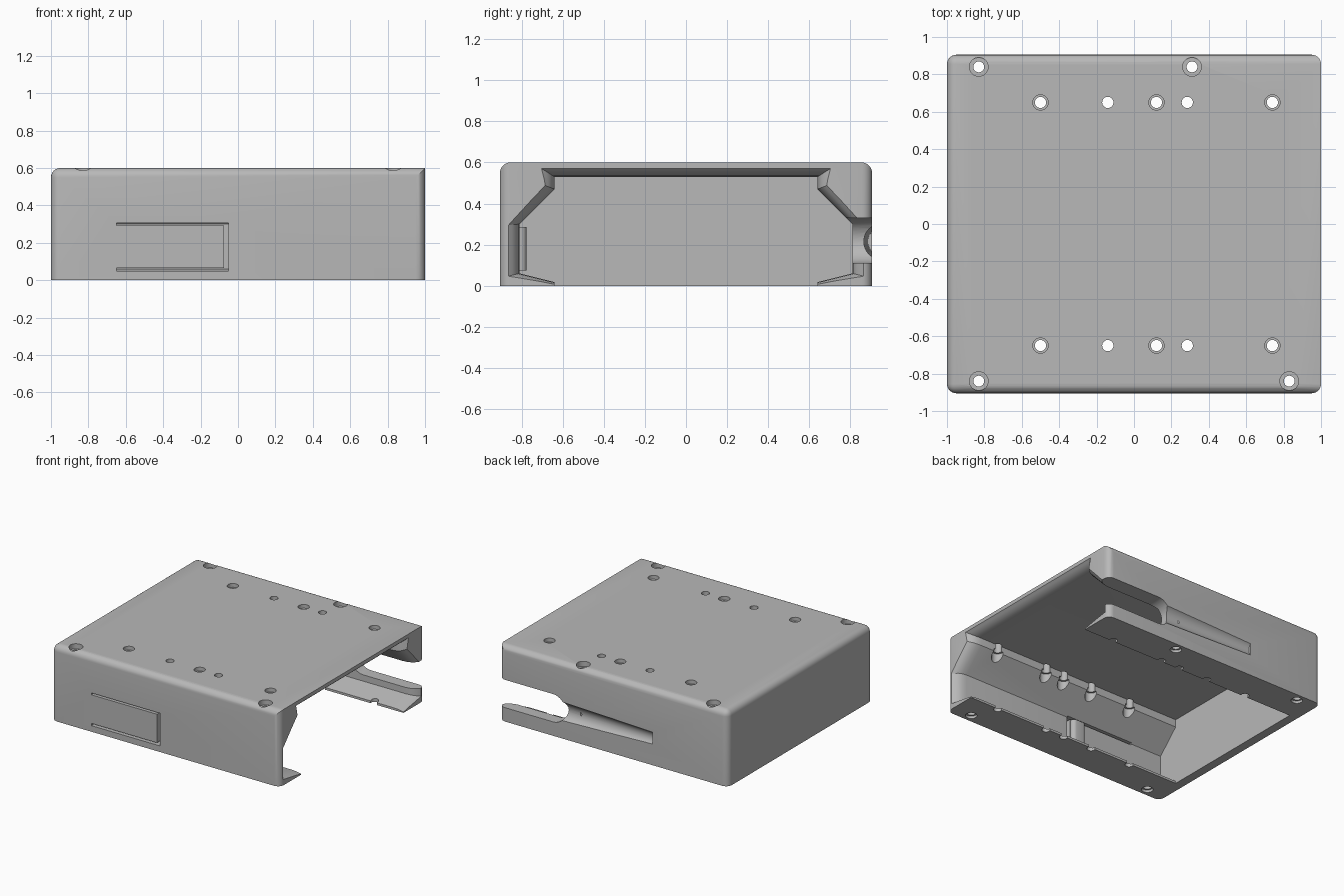
import bpy, bmesh, math
from mathutils import Matrix

if "Cube" in bpy.data.objects:
    bpy.data.objects.remove(bpy.data.objects["Cube"], do_unlink=True)

grey = bpy.data.materials.new("plain_grey")
grey.use_nodes = True
colour = (0.48, 0.48, 0.48, 1)
grey.diffuse_color = colour
grey.node_tree.nodes["Principled BSDF"].inputs["Base Color"].default_value = colour


def finish(name, bm):
    bmesh.ops.recalc_face_normals(bm, faces=bm.faces)
    mesh = bpy.data.meshes.new(name)
    bm.to_mesh(mesh)
    bm.free()
    mesh.materials.append(grey)
    ob = bpy.data.objects.new(name, mesh)
    bpy.context.scene.collection.objects.link(ob)
    return ob


def box_mesh(x0, x1, y0, y1, z0, z1):
    bm = bmesh.new()
    centre = Matrix.Translation(((x0 + x1) / 2, (y0 + y1) / 2, (z0 + z1) / 2))
    size = Matrix.Diagonal((x1 - x0, y1 - y0, z1 - z0, 1))
    bmesh.ops.create_cube(bm, size=1, matrix=centre @ size)
    return bm


def loft(bm, rings):
    """Skin closed rings of points and cap both ends."""
    rows = [[bm.verts.new(p) for p in ring] for ring in rings]
    n = len(rows[0])
    sides = []
    for a, b in zip(rows, rows[1:]):
        for i in range(n):
            j = (i + 1) % n
            sides.append(bm.faces.new((a[i], a[j], b[j], b[i])))
    bm.faces.new(rows[0])
    bm.faces.new(rows[-1])
    bmesh.ops.triangulate(bm, faces=sides)


def circle(x, y, z, r):
    turns = [math.tau * i / 32 for i in range(32)]
    return [(x + r * math.cos(t), y + r * math.sin(t), z) for t in turns]


def carve(target, name, bm):
    """Subtract a closed shape from the target, then discard the cutter."""
    cutter = finish(name, bm)
    cutter.hide_render = True
    mod = target.modifiers.new(name, 'BOOLEAN')
    mod.operation = 'DIFFERENCE'
    mod.object = cutter
    before = len(target.data.vertices)
    for solver in ('MANIFOLD', 'EXACT'):
        mod.solver = solver
        bpy.context.view_layer.update()
        graph = bpy.context.evaluated_depsgraph_get()
        result = bpy.data.meshes.new_from_object(target.evaluated_get(graph))
        if len(result.vertices) != before:
            break
    target.modifiers.remove(mod)
    target.data = result
    bpy.data.objects.remove(cutter, do_unlink=True)


# Outer case: rounded upright corners and top edges, crisp base and open end
bm = box_mesh(-1, 1, -0.905, 0.905, 0, 0.6)
round_edges = []
for e in bm.edges:
    p, q = (v.co for v in e.verts)
    upright = abs(p.z - q.z) > 0.1
    top = p.z > 0.5 and q.z > 0.5
    open_end = p.x > 0.9 and q.x > 0.9
    if upright or (top and not open_end):
        round_edges.append(e)
bmesh.ops.bevel(bm, geom=round_edges, offset=0.05, segments=6, profile=0.5, affect='EDGES')
case = finish("case", bm)

# Cavity, with a flared mouth at the open end
inner = [(0.64, -0.1), (0.64, 0.018), (0.81, 0.06), (0.81, 0.3), (0.64, 0.47), (0.64, 0.53)]
mouth = [(0.64, -0.1), (0.64, 0.006), (0.87, 0.045), (0.87, 0.295), (0.69, 0.49), (0.71, 0.575)]


def section(x, t):
    half = [(a + (c - a) * t, b + (d - b) * t) for (a, b), (c, d) in zip(inner, mouth)]
    ring = half + [(-y, z) for y, z in reversed(half)]
    return [(x, y, z) for y, z in ring]


flare = [(-0.93, 0), (0.9, 0), (0.935, 0.1), (0.965, 0.3), (0.985, 0.6), (1.01, 1.1), (1.1, 1.1)]
bm = bmesh.new()
loft(bm, [section(x, t) for x, t in flare])
carve(case, "cavity_cutter", bm)

# Side slot with a round end
arc = [math.radians(90 + 180 * i / 16) for i in range(17)]
outline = [(1.2, 0.11), (1.2, 0.33)]
outline += [(0.53 + 0.11 * math.cos(a), 0.22 + 0.11 * math.sin(a)) for a in arc]
bm = bmesh.new()
loft(bm, [[(x, y, z) for x, z in outline] for y in (0.7, 1.0)])
carve(case, "slot_cutter", bm)

# Shallow cable groove behind the slot
bm = bmesh.new()
bmesh.ops.create_cone(bm, cap_ends=True, segments=48, radius1=0.066, radius2=0.088, depth=0.84,
                      matrix=Matrix.Translation((0.08, 0.951, 0.215))
                      @ Matrix.Rotation(math.pi / 2, 4, 'Y'))
carve(case, "cable_groove_cutter", bm)

# Three-sided slit that frees a springy tongue in the front wall
slit = [(-0.65, 0.048), (-0.05, 0.048), (-0.05, 0.307), (-0.65, 0.307),
        (-0.65, 0.292), (-0.075, 0.292), (-0.075, 0.066), (-0.65, 0.066)]
bm = bmesh.new()
loft(bm, [[(x, y, z) for x, z in slit] for y in (-1, -0.7)])
carve(case, "tongue_slit_cutter", bm)

# Two rows of screw holes with clearance grooves, then the sunk case screws
bm = bmesh.new()
plain = [(0.03, -0.1), (0.03, 0.38), (0.045, 0.38), (0.045, 0.49), (0.03, 0.49)]
through = plain + [(0.03, 0.7)]
sunk = plain + [(0.03, 0.57), (0.041, 0.57), (0.041, 0.7)]
long_screw = [(0.042, -0.1), (0.042, 0.02), (0.029, 0.02), (0.029, 0.56), (0.05, 0.56), (0.05, 0.7)]
holes = [(-0.83, 0.84, long_screw), (0.31, 0.84, long_screw),
         (-0.83, -0.84, long_screw), (0.83, -0.84, long_screw)]
for y in (-0.65, 0.65):
    holes += [(x, y, sunk) for x in (-0.5, 0.12, 0.74)]
    holes += [(x, y, through) for x in (-0.14, 0.285)]
for x, y, profile in holes:
    loft(bm, [circle(x, y, z, r) for r, z in profile])
carve(case, "screw_hole_cutter", bm)

# Rounded catch on the inside of the tongue
bm = box_mesh(-0.2, -0.08, -0.83, -0.775, 0.075, 0.285)
catch_edges = [e for e in bm.edges if all(v.co.y > -0.8 for v in e.verts)
               and abs(e.verts[0].co.z - e.verts[1].co.z) > 0.1]
bmesh.ops.bevel(bm, geom=catch_edges, offset=0.03, segments=5, profile=0.5, affect='EDGES')
catch = finish("tongue_catch", bm)

# Smooth the curves, keep the corners sharp
for ob in (case, catch):
    ob.data.shade_smooth()
    ob.data.set_sharp_from_angle(angle=math.radians(30))
